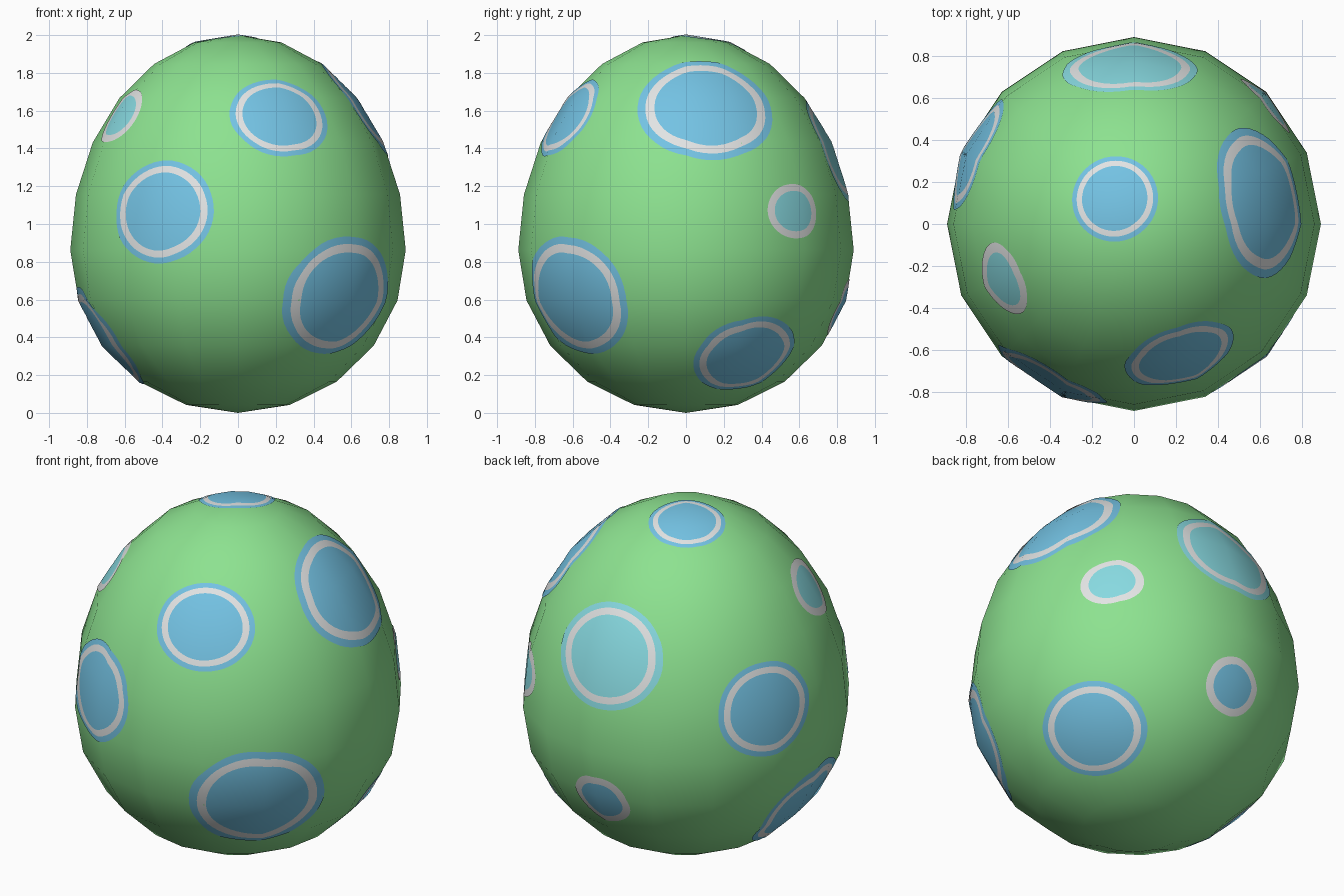
import bpy, bmesh, math
from mathutils import Vector
from mathutils.bvhtree import BVHTree

if "Cube" in bpy.data.objects:
    bpy.data.objects.remove(bpy.data.objects["Cube"])

R, EQ, TOP = 0.888, 0.862, 2.0       # widest radius, its height, total height


def material(name, rgb):
    def lin(c):
        c /= 255
        return c / 12.92 if c <= 0.04045 else ((c + 0.055) / 1.055) ** 2.4
    m = bpy.data.materials.new(name)
    m.diffuse_color = (*[lin(c) for c in rgb], 1)
    m.use_nodes = True
    m.node_tree.nodes["Principled BSDF"].inputs["Base Color"].default_value = m.diffuse_color
    return m


GREEN = material("light green", (141, 226, 144))
BLUE = material("sky blue", (116, 195, 228))
TEAL = material("pale teal", (136, 218, 225))
WHITE = material("soft white", (226, 228, 228))


def half_height(z):
    return TOP - EQ if z > EQ else EQ


def egg_normal(p):
    return Vector((p.x / R**2, p.y / R**2, (p.z - EQ) / half_height(p.z)**2)).normalized()


def egg_point(az, z):
    """Point on the egg; az is degrees from the front towards the right."""
    r = R * math.sqrt(1 - ((z - EQ) / half_height(z))**2)
    a = math.radians(az)
    return Vector((r * math.sin(a), -r * math.cos(a), z))


def make_object(name, bm, mats):
    me = bpy.data.meshes.new(name)
    bm.to_mesh(me)
    for m in mats:
        me.materials.append(m)
    for p in me.polygons:
        p.use_smooth = True
    ob = bpy.data.objects.new(name, me)
    bpy.context.collection.objects.link(ob)
    return ob


# Egg shell: 16-sided, two half ellipsoids joined at the widest ring
SIDES = 16
profile = [(R * math.sin(math.radians(18 * i)), EQ - EQ * math.cos(math.radians(18 * i)))
           for i in range(1, 6)]
profile += [(R * math.cos(math.radians(15 * i)), EQ + (TOP - EQ) * math.sin(math.radians(15 * i)))
            for i in range(1, 6)]
egg = bmesh.new()
rings = [[egg.verts.new((r * math.cos(t), r * math.sin(t), z))
          for t in [2 * math.pi * k / SIDES for k in range(SIDES)]] for r, z in profile]
low, high = egg.verts.new((0, 0, 0)), egg.verts.new((0, 0, TOP))
for k in range(SIDES):
    j = (k + 1) % SIDES
    egg.faces.new((low, rings[0][j], rings[0][k]))
    egg.faces.new((high, rings[-1][k], rings[-1][j]))
    for a, b in zip(rings, rings[1:]):
        egg.faces.new((a[k], a[j], b[j], b[k]))
make_object("egg_shell", egg, [GREEN])
tree = BVHTree.FromBMesh(egg)
egg.free()


def spot(name, az, z, half_w, half_h, colour, bands):
    """Thin plate laid on the shell; bands = (end fraction, rings, material slot)."""
    c = egg_point(az, z)
    n = egg_normal(c)
    side = Vector((math.cos(math.radians(az)), math.sin(math.radians(az)), 0))
    up = n.cross(side)
    seg = 48
    bm = bmesh.new()
    normals = []

    def add(u, v):
        hit = tree.ray_cast(c + n + side * u + up * v, -n)[0]
        nn = egg_normal(hit)
        normals.append(nn)
        return bm.verts.new(hit + nn * 0.004)

    centre = add(0, 0)
    prev, start = None, 0.0
    for end, count, slot in bands:
        for i in range(1, count + 1):
            f = start + (end - start) * i / count
            ring = [add(half_w * f * math.cos(2 * math.pi * k / seg),
                        half_h * f * math.sin(2 * math.pi * k / seg)) for k in range(seg)]
            for k in range(seg):
                j = (k + 1) % seg
                if prev:
                    face = bm.faces.new((prev[k], ring[k], ring[j], prev[j]))
                else:
                    face = bm.faces.new((centre, ring[k], ring[j]))
                face.material_index = slot
            prev = ring
        start = end
    ob = make_object(name, bm, [colour, WHITE])
    ob.data.normals_split_custom_set_from_vertices(normals)   # shade like the shell
    bm.free()


RINGED = [(0.76, 10, 0), (0.89, 2, 1), (1.0, 2, 0)]   # centre, white ring, outer ring
RIMMED = [(0.74, 8, 0), (1.0, 3, 1)]                  # centre, white rim

# Spots: angle from front, height, half width, half height
spot("front_spot", -28.5, 1.07, 0.29, 0.275, BLUE, RINGED)
spot("front_upper_spot", 19.5, 1.58, 0.27, 0.24, BLUE, RINGED)
spot("front_right_lower_spot", 42.5, 0.60, 0.365, 0.325, BLUE, RINGED)
spot("left_lower_spot", -86, 0.37, 0.31, 0.31, BLUE, RINGED)
spot("right_upper_spot", 100, 1.635, 0.36, 0.32, BLUE, RINGED)
spot("right_lower_spot", 120, 0.28, 0.29, 0.26, BLUE, RINGED)
spot("back_left_spot", 246, 1.12, 0.285, 0.26, BLUE, RINGED)
spot("top_spot", 217, 1.982, 0.205, 0.205, BLUE, RINGED)
spot("back_spot", 181.5, 1.40, 0.32, 0.29, TEAL, RINGED)
spot("left_upper_small_spot", -67, 1.58, 0.18, 0.165, TEAL, RIMMED)
spot("right_back_small_spot", 132, 1.07, 0.172, 0.145, TEAL, RIMMED)
spot("back_lower_small_spot", 181, 0.55, 0.17, 0.16, BLUE, RIMMED)
